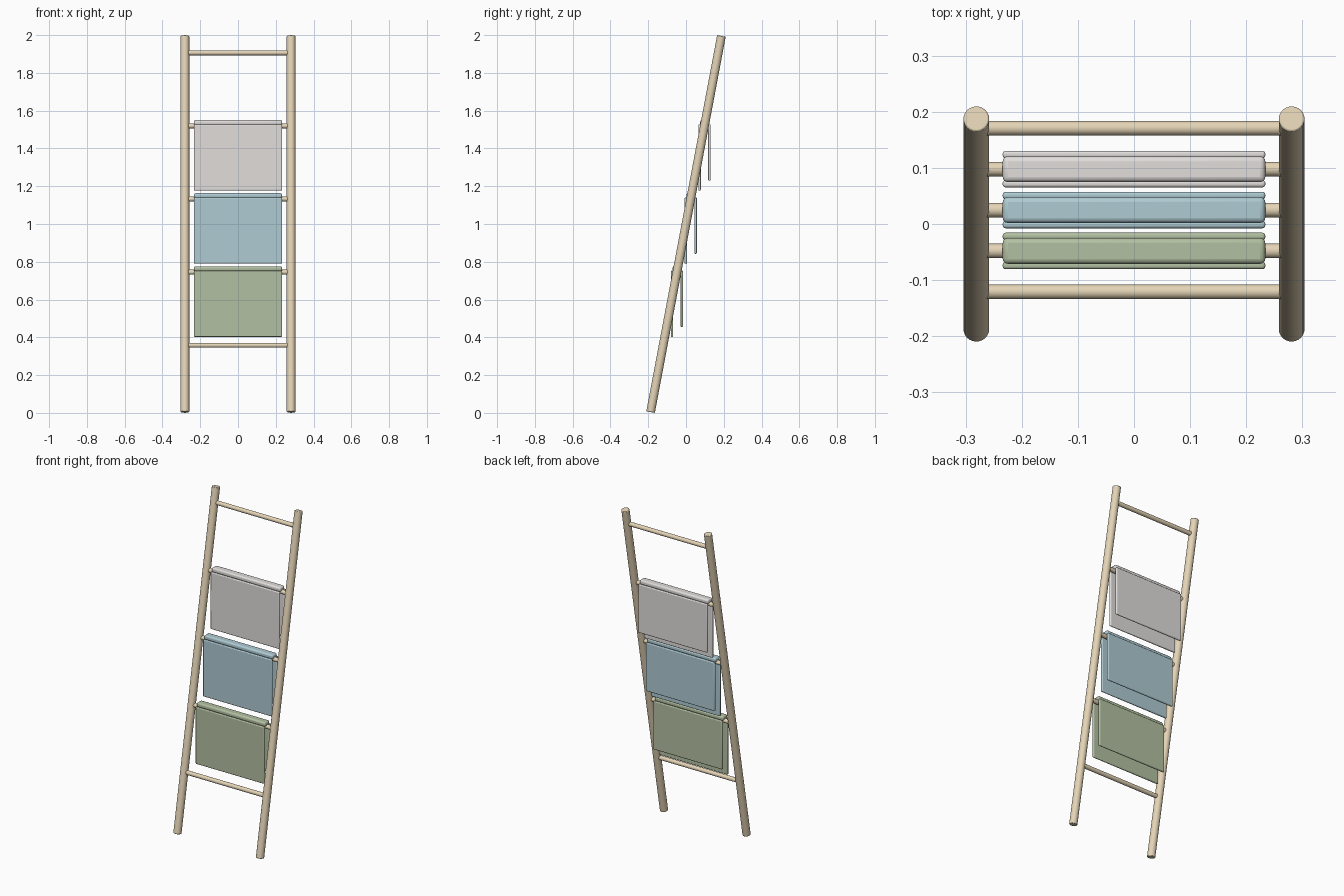
import bpy
from math import atan2, pi, radians
from mathutils import Vector

if "Cube" in bpy.data.objects:
    bpy.data.objects.remove(bpy.data.objects["Cube"])


def material(name, rgb):
    m = bpy.data.materials.new(name)
    m.diffuse_color = (*rgb, 1)
    m.use_nodes = True
    m.node_tree.nodes["Principled BSDF"].inputs["Base Color"].default_value = m.diffuse_color
    return m


wood = material("wood", (0.78, 0.66, 0.47))
grey = material("grey_cloth", (0.75, 0.73, 0.71))
blue = material("blue_cloth", (0.43, 0.60, 0.65))
green = material("green_cloth", (0.45, 0.53, 0.36))


def finish(name, mat, bevel, segments):
    obj = bpy.context.object
    obj.name = name
    obj.data.materials.append(mat)
    if bevel:
        mod = obj.modifiers.new("soft_edges", 'BEVEL')
        mod.width = bevel
        mod.segments = segments
        mod.limit_method = 'ANGLE'
        mod.angle_limit = radians(40)
    bpy.ops.object.shade_smooth_by_angle(angle=radians(35))
    return obj


def rod(name, a, b, radius, bevel=0):
    a, b = Vector(a), Vector(b)
    d = b - a
    bpy.ops.mesh.primitive_cylinder_add(
        vertices=24, radius=radius, depth=d.length, location=(a + b) / 2,
        rotation=d.to_track_quat('Z', 'Y').to_euler())
    return finish(name, wood, bevel, 2)


def slab(name, mat, y, z0, z1, depth, bevel):
    bpy.ops.mesh.primitive_cube_add(size=1, location=(0, y, (z0 + z1) / 2))
    bpy.context.object.scale = (0.468, depth, z1 - z0)
    bpy.ops.object.transform_apply(location=False, rotation=False, scale=True)
    return finish(name, mat, bevel, 3)


# Leaning side rails
HALF_Y, Z0, Z1 = 0.1875, 0.0043, 1.9957
for side, x in (("left", -0.281), ("right", 0.281)):
    rod(side + "_rail", (x, -HALF_Y, Z0), (x, HALF_Y, Z1), 0.023, 0.003)

# Evenly spaced rungs
rungs = []
for i in range(5):
    z = 0.358 + i * 0.387
    y = -HALF_Y + 2 * HALF_Y * (z - Z0) / (Z1 - Z0)
    rungs.append((y, z))
    rod(f"rung_{i + 1}", (-0.265, y, z), (0.265, y, z), 0.013)

# Towels folded over the three middle rungs
for (y, z), (label, mat) in zip(rungs[1:4], (("green", green), ("blue", blue), ("grey", grey))):
    slab(label + "_towel_front", mat, y - 0.026, z - 0.342, z + 0.008, 0.013, 0.005)
    slab(label + "_towel_back", mat, y + 0.026, z - 0.290, z + 0.008, 0.013, 0.005)
    slab(label + "_towel_fold", mat, y, z + 0.004, z + 0.031, 0.046, 0.009)
